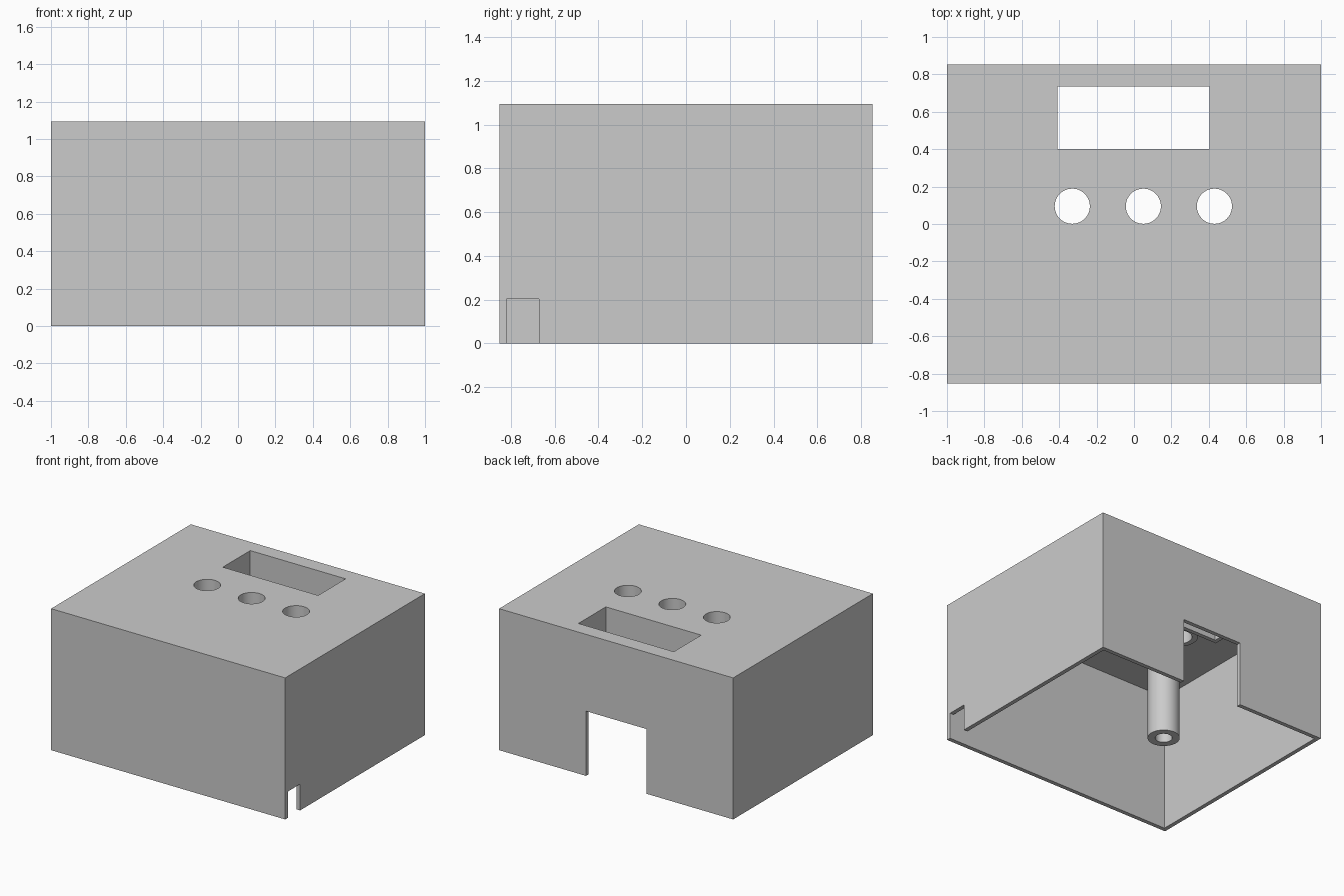
import bpy, bmesh, math
from mathutils import Vector

cube = bpy.data.objects.get("Cube")
if cube:
    bpy.data.objects.remove(cube, do_unlink=True)

W, D, H, T = 2.0, 1.705, 1.093, 0.032     # outer size and wall thickness
CEILING = H - T
HOLES = [(x, 0.095) for x in (-0.33, 0.05, 0.43)]
HOLE_R = 0.094
WINDOW = (-0.41, 0.405, 0.40, 0.735)      # x range, y range

grey = bpy.data.materials.new("light_grey_plastic")
grey.use_nodes = True
grey.diffuse_color = (0.6, 0.6, 0.6, 1)
grey.node_tree.nodes["Principled BSDF"].inputs["Base Color"].default_value = (0.6, 0.6, 0.6, 1)


def circle(center, r, n=48):
    return [(center[0] + r * math.cos(math.tau * i / n),
             center[1] + r * math.sin(math.tau * i / n)) for i in range(n)]


def rect(x0, x1, y0, y1, grow=0):
    x0, x1, y0, y1 = x0 - grow, x1 + grow, y0 - grow, y1 + grow
    return [(x0, y0), (x1, y0), (x1, y1), (x0, y1)]


def finish(name, bm):
    bmesh.ops.recalc_face_normals(bm, faces=bm.faces)
    mesh = bpy.data.meshes.new(name)
    bm.to_mesh(mesh)
    bm.free()
    mesh.materials.append(grey)
    ob = bpy.data.objects.new(name, mesh)
    bpy.context.collection.objects.link(ob)
    return ob


def prism(name, outline, z0, z1):
    """Solid extrusion of an outline."""
    bm = bmesh.new()
    base = bm.faces.new([bm.verts.new((x, y, z0)) for x, y in outline])
    top = bmesh.ops.extrude_face_region(bm, geom=[base])["geom"]
    bmesh.ops.translate(bm, vec=Vector((0, 0, z1 - z0)),
                        verts=[v for v in top if isinstance(v, bmesh.types.BMVert)])
    return finish(name, bm)


def tube(name, inner, outer, z0, z1):
    """Hollow extrusion between two outlines with equal point counts."""
    bm = bmesh.new()
    loops = [[bm.verts.new((x, y, z)) for x, y in outline]
             for outline, z in ((inner, z0), (outer, z0), (outer, z1), (inner, z1))]
    n = len(inner)
    for k in range(4):
        a, b = loops[k], loops[(k + 1) % 4]
        for i in range(n):
            j = (i + 1) % n
            bm.faces.new((a[i], a[j], b[j], b[i]))
    return finish(name, bm)


def smooth(ob):
    bpy.ops.object.select_all(action='DESELECT')
    ob.select_set(True)
    bpy.context.view_layer.objects.active = ob
    bpy.ops.object.shade_smooth_by_angle(angle=math.radians(30))


# Case shell, open underneath
hx, hy = W / 2, D / 2
case = prism("case_shell", rect(-hx, hx, -hy, hy), 0, H)
cutters = [
    prism("cavity_cutter", rect(-hx, hx, -hy, hy, -T), -0.1, CEILING),
    prism("back_opening_cutter", rect(-0.258, 0.258, hy - 2 * T, hy + 0.1), -0.1, 0.5),
    prism("cable_notch_cutter", rect(hx - 2 * T, hx + 0.1, T - hy, T - hy + 0.15), -0.1, 0.203),
    prism("window_cutter", rect(*WINDOW), CEILING - 0.1, H + 0.1),
]
cutters += [prism("button_hole_cutter", circle(c, HOLE_R), CEILING - 0.1, H + 0.1) for c in HOLES]

bpy.context.view_layer.objects.active = case
for cutter in cutters:
    mod = case.modifiers.new(cutter.name, 'BOOLEAN')
    mod.operation = 'DIFFERENCE'
    mod.solver = 'EXACT'
    mod.object = cutter
    bpy.ops.object.modifier_apply(modifier=mod.name)
for cutter in cutters:
    bpy.data.objects.remove(cutter, do_unlink=True)
smooth(case)

# Sleeves hanging below the window and the button holes
tube("window_sleeve", rect(*WINDOW), rect(*WINDOW, T), 0.78, CEILING)
for side, c in zip(("right", "middle", "left"), HOLES):
    smooth(tube(f"button_sleeve_{side}", circle(c, HOLE_R), circle(c, 0.135), 0.91, CEILING))

# Hollow screw posts under the ceiling
for side, x in (("right", -0.65), ("left", 0.65)):
    c = (x, -0.45)
    smooth(tube(f"screw_post_{side}", circle(c, 0.06), circle(c, 0.113), 0.45, CEILING))
